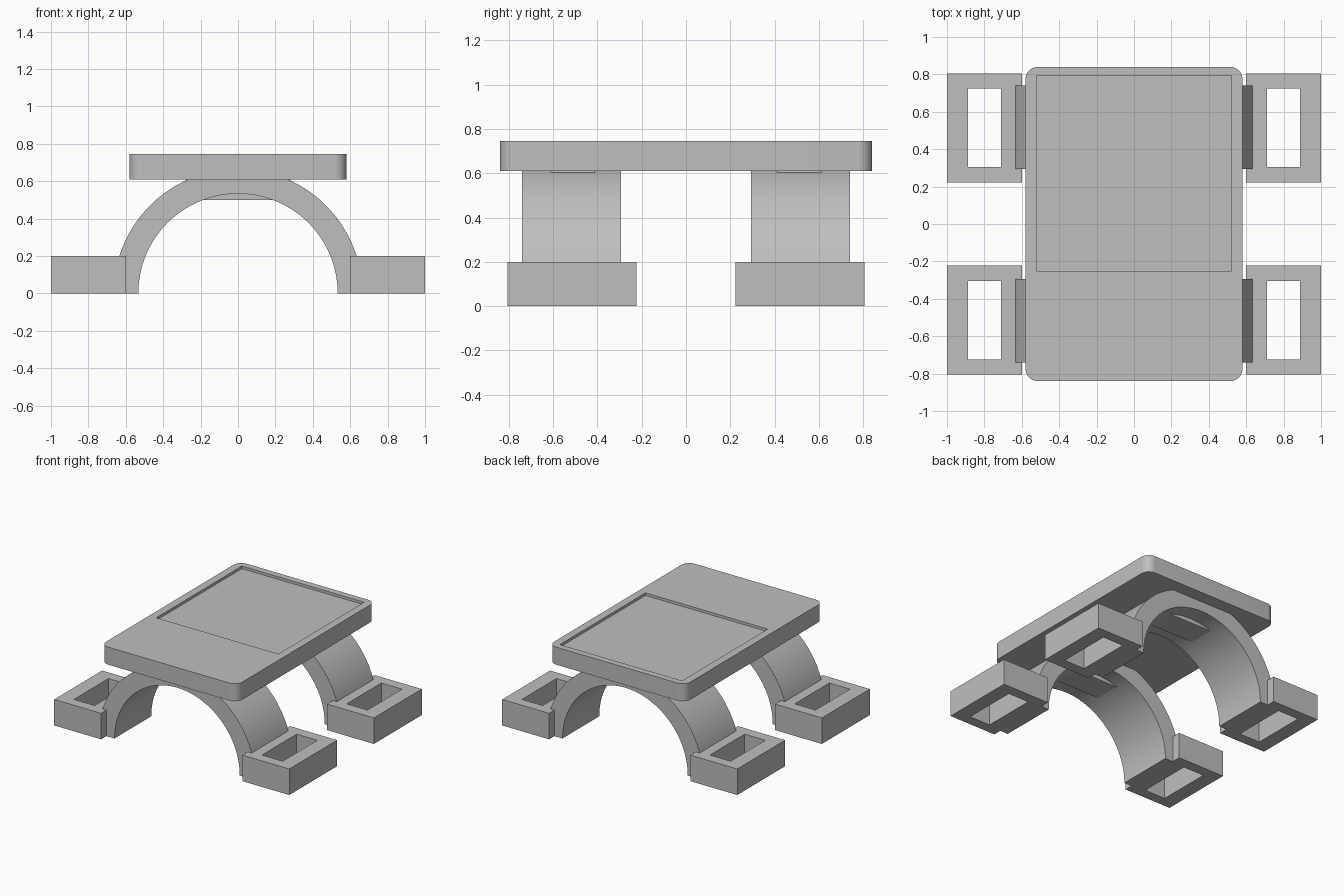
import bpy, bmesh, math

cube = bpy.data.objects.get("Cube")
if cube:
    bpy.data.objects.remove(cube, do_unlink=True)

grey = bpy.data.materials.new("plain grey")
grey.use_nodes = True
colour = (0.52, 0.52, 0.52, 1)
grey.diffuse_color = colour
grey.node_tree.nodes["Principled BSDF"].inputs["Base Color"].default_value = colour


def finish(name, bm):
    bmesh.ops.recalc_face_normals(bm, faces=bm.faces)
    mesh = bpy.data.meshes.new(name)
    bm.to_mesh(mesh)
    bm.free()
    mesh.materials.append(grey)
    obj = bpy.data.objects.new(name, mesh)
    bpy.context.collection.objects.link(obj)
    return obj


def box(name, low, high, corner=0):
    """Box between two corners, with optionally rounded upright edges."""
    bm = bmesh.new()
    bmesh.ops.create_cube(bm, size=1)
    for v in bm.verts:
        v.co = [a + (c + 0.5) * (b - a) for a, b, c in zip(low, high, v.co)]
    if corner:
        upright = [e for e in bm.edges
                   if abs(e.verts[0].co.z - e.verts[1].co.z) > 0.01]
        bmesh.ops.bevel(bm, geom=upright, offset=corner, segments=10,
                        profile=0.5, affect='EDGES')
    return finish(name, bm)


def cut(obj, cutter):
    """Subtract the cutter, bake the result and remove the cutter."""
    mod = obj.modifiers.new("cut", 'BOOLEAN')
    mod.operation = 'DIFFERENCE'
    mod.solver = 'EXACT'
    mod.object = cutter
    graph = bpy.context.evaluated_depsgraph_get()
    baked = bpy.data.meshes.new_from_object(obj.evaluated_get(graph))
    obj.modifiers.clear()
    obj.data = baked
    bpy.data.objects.remove(cutter, do_unlink=True)


def smooth(obj):
    bpy.ops.object.select_all(action='DESELECT')
    obj.select_set(True)
    bpy.context.view_layer.objects.active = obj
    bpy.ops.object.shade_smooth_by_angle(angle=math.radians(30))


def arch(name, y0, y1, inner, outer, steps=64):
    """Half ring standing on the ground, extruded along y."""
    bm = bmesh.new()
    rings = []
    for i in range(steps + 1):
        a = math.pi * i / steps
        rings.append([bm.verts.new((r * math.cos(a), y, r * math.sin(a)))
                      for r, y in ((inner, y0), (outer, y0), (outer, y1), (inner, y1))])
    for p, q in zip(rings, rings[1:]):
        for k in range(4):
            n = (k + 1) % 4
            bm.faces.new((p[k], p[n], q[n], q[k]))
    bm.faces.new(rings[0])
    bm.faces.new(rings[-1])
    return finish(name, bm)


# Top plate with a shallow rectangular recess
plate = box("top_plate", (-0.58, -0.84, 0.61), (0.58, 0.84, 0.745), corner=0.065)
cut(plate, box("recess_cutter", (-0.52, -0.25, 0.725), (0.52, 0.79, 0.8)))
smooth(plate)

for end, s in (("front", -1), ("back", 1)):
    # Arched legs
    y0, y1 = sorted((s * 0.293, s * 0.74))
    smooth(arch(end + "_arch", y0, y1, 0.533, 0.665))

    # Mounting block under the plate
    y0, y1 = sorted((s * 0.41, s * 0.612))
    box(end + "_mount_block", (-0.28, y0, 0.5), (0.28, y1, 0.62))

    # Hollow rectangular feet
    for side, t in (("left", 1), ("right", -1)):
        x0, x1 = sorted((t * 0.6, t * 1.0))
        y0, y1 = sorted((s * 0.223, s * 0.805))
        foot = box(f"{end}_{side}_foot", (x0, y0, 0), (x1, y1, 0.2))
        x0, x1 = sorted((t * 0.712, t * 0.888))
        y0, y1 = sorted((s * 0.305, s * 0.725))
        cut(foot, box("foot_cutter", (x0, y0, -0.1), (x1, y1, 0.3)))
